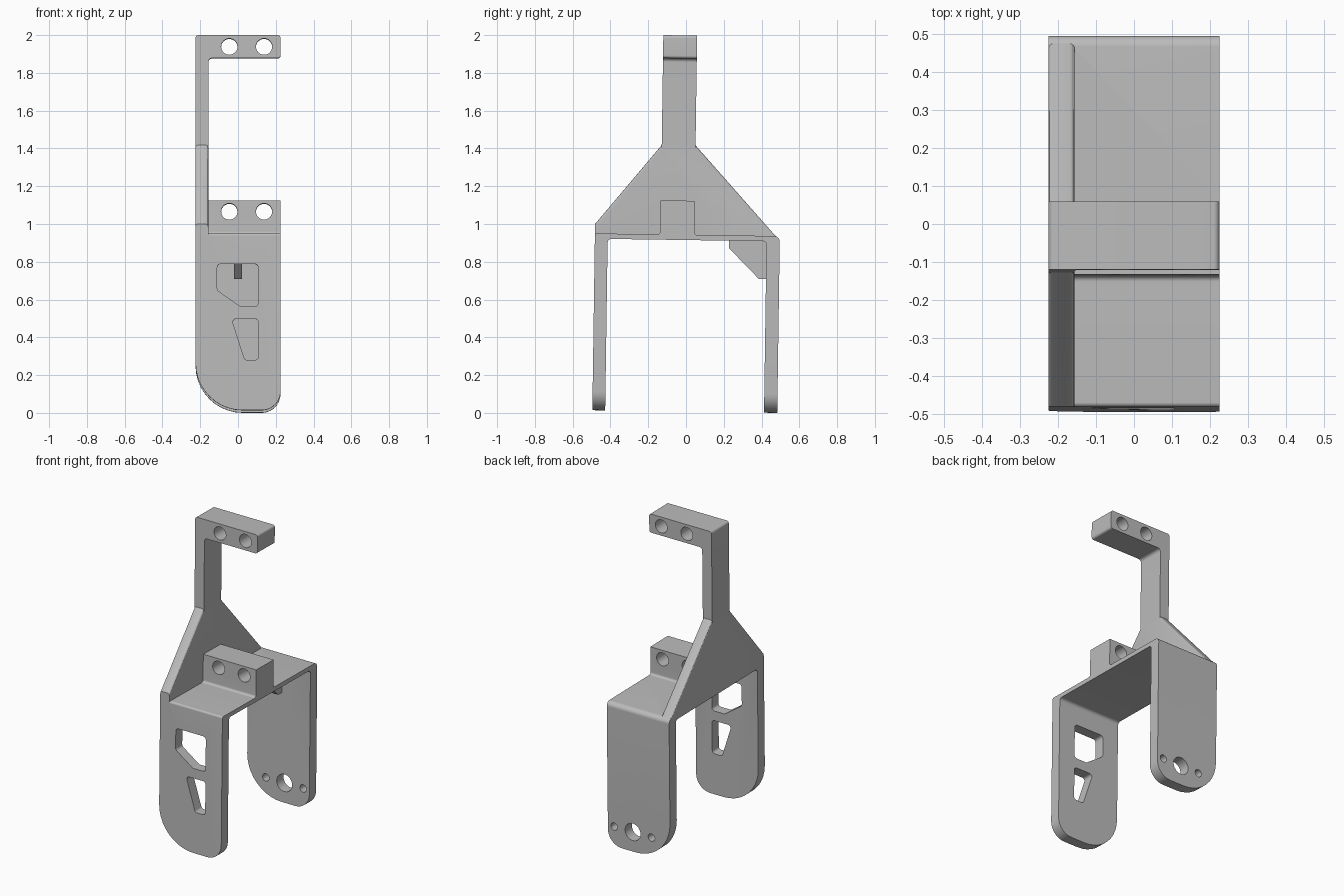
import bpy, bmesh, math
from mathutils import Vector, Matrix

if "Cube" in bpy.data.objects:
    bpy.data.objects.remove(bpy.data.objects["Cube"])

grey = bpy.data.materials.new("light_grey")
grey.diffuse_color = (0.5, 0.5, 0.5, 1)
grey.use_nodes = True
grey.node_tree.nodes["Principled BSDF"].inputs["Base Color"].default_value = grey.diffuse_color


def rounded(points, steps=10):
    """Outline from (u, v) or (u, v, corner_radius) points."""
    out = []
    n = len(points)
    for i, p in enumerate(points):
        c = Vector(p[:2])
        if len(p) < 3:
            out.append(c)
            continue
        a = (Vector(points[i - 1][:2]) - c).normalized()
        b = (Vector(points[(i + 1) % n][:2]) - c).normalized()
        half = a.angle(b) / 2
        centre = c + (a + b).normalized() * p[2] / math.sin(half)
        start = c + a * p[2] / math.tan(half) - centre
        end = c + b * p[2] / math.tan(half) - centre
        sweep = math.atan2(start.x * end.y - start.y * end.x, start.dot(end))
        for k in range(steps + 1):
            out.append(centre + Matrix.Rotation(sweep * k / steps, 2) @ start)
    return out


def circle(u, v, r, n=32):
    return [(u + r * math.cos(2 * math.pi * k / n),
             v + r * math.sin(2 * math.pi * k / n)) for k in range(n)]


def prism(name, points, axis, lo, hi, bevel_slopes=0):
    """Extrude an outline along x (outline in yz) or y (outline in xz)."""
    def place(p, t):
        return (t, p[0], p[1]) if axis == 'X' else (p[0], t, p[1])
    outline = rounded(points)
    bm = bmesh.new()
    ends = [[bm.verts.new(place(p, t)) for p in outline] for t in (lo, hi)]
    n = len(outline)
    for ring in ends:
        bm.faces.new(ring)
    for i in range(n):
        j = (i + 1) % n
        bm.faces.new((ends[0][i], ends[0][j], ends[1][j], ends[1][i]))
    bmesh.ops.recalc_face_normals(bm, faces=bm.faces)
    if bevel_slopes:
        slopes = []
        for e in bm.edges:
            d = e.verts[0].co - e.verts[1].co
            if abs(d.y) > 0.1 and abs(d.z) > 0.1:
                slopes.append(e)
        bmesh.ops.bevel(bm, geom=slopes, offset=bevel_slopes, segments=3,
                        profile=0.5, affect='EDGES')
    mesh = bpy.data.meshes.new(name)
    bm.to_mesh(mesh)
    bm.free()
    mesh.materials.append(grey)
    obj = bpy.data.objects.new(name, mesh)
    bpy.context.collection.objects.link(obj)
    return obj


def combine(target, other, operation):
    mod = target.modifiers.new("combine", 'BOOLEAN')
    mod.operation = operation
    mod.solver = 'EXACT'
    mod.object = other
    bpy.context.view_layer.objects.active = target
    bpy.ops.object.modifier_apply(modifier=mod.name)
    bpy.data.objects.remove(other)


# Bent strip: platform with a leg at front and back
bracket = prism("fork_bracket", [
    (-0.496, -0.1), (-0.496, 0.943, 0.012), (0.483, 0.943, 0.03), (0.483, -0.1),
    (0.413, -0.1), (0.413, 0.915, 0.02), (-0.428, 0.915, 0.02), (-0.428, -0.1)],
    'X', -0.3, 0.3)

# Trim both legs to their rounded feet
combine(bracket, prism("leg_outline", [
    (-0.225, 1.2), (-0.225, 0.007, 0.25), (0.225, 0.007, 0.1), (0.225, 1.2)],
    'Y', -0.7, 0.7), 'INTERSECT')

# Tapered side plate
combine(bracket, prism("side_plate", [
    (-0.496, 0.925), (-0.496, 0.993), (-0.147, 1.418), (0.029, 1.418),
    (0.468, 0.935), (0.468, 0.925)], 'X', -0.225, -0.157, 0.012), 'UNION')

# Post with overhanging top arm
combine(bracket, prism("post_and_arm", [
    (-0.225, 1.4), (-0.157, 1.4), (-0.157, 1.876, 0.02), (0.225, 1.876, 0.015),
    (0.225, 1.998, 0.015), (-0.225, 1.998, 0.015)],
    'Y', -0.149, 0.03), 'UNION')

# Clamp block on the platform, with small fillets at its foot
combine(bracket, prism("clamp_block", [
    (-0.17, 0.93), (-0.17, 0.943), (-0.15, 0.943, 0.015), (-0.15, 1.123),
    (0.03, 1.123), (0.03, 0.943, 0.015), (0.05, 0.943), (0.05, 0.93)],
    'X', -0.19, 0.225), 'UNION')

# Rib under the platform against the back leg
combine(bracket, prism("rib", [
    (0.215, 0.925), (0.215, 0.875), (0.375, 0.715), (0.43, 0.715), (0.43, 0.925)],
    'X', -0.02, 0.02), 'UNION')

# Bolt holes through the arm and the block
for z in (1.064, 1.937):
    for x in (-0.046, 0.138):
        combine(bracket, prism("bolt_hole", circle(x, z, 0.043), 'Y', -0.3, 0.2),
                'DIFFERENCE')

# Windows in the front leg
for window in (
        [(-0.11, 0.782, 0.02), (0.107, 0.782, 0.02), (0.107, 0.555, 0.02),
         (0.015, 0.555, 0.02), (-0.11, 0.642, 0.02)],
        [(-0.034, 0.491, 0.018), (0.107, 0.491, 0.018), (0.107, 0.273, 0.018),
         (0.036, 0.273, 0.018)]):
    combine(bracket, prism("window", window, 'Y', -0.6, -0.35), 'DIFFERENCE')

# Axle hole and two screw holes in the back leg
for x, r in ((0.045, 0.056), (-0.09, 0.024), (0.18, 0.024)):
    combine(bracket, prism("axle_hole", circle(x, 0.135, r), 'Y', 0.35, 0.6),
            'DIFFERENCE')

# Slight lean of the whole bracket
bracket.data.transform(Matrix.Rotation(math.radians(-0.83), 4, 'X'))
bracket.data.materials.clear()
bracket.data.materials.append(grey)

bpy.ops.object.select_all(action='DESELECT')
bracket.select_set(True)
bpy.context.view_layer.objects.active = bracket
bpy.ops.object.shade_smooth_by_angle(angle=math.radians(30))
